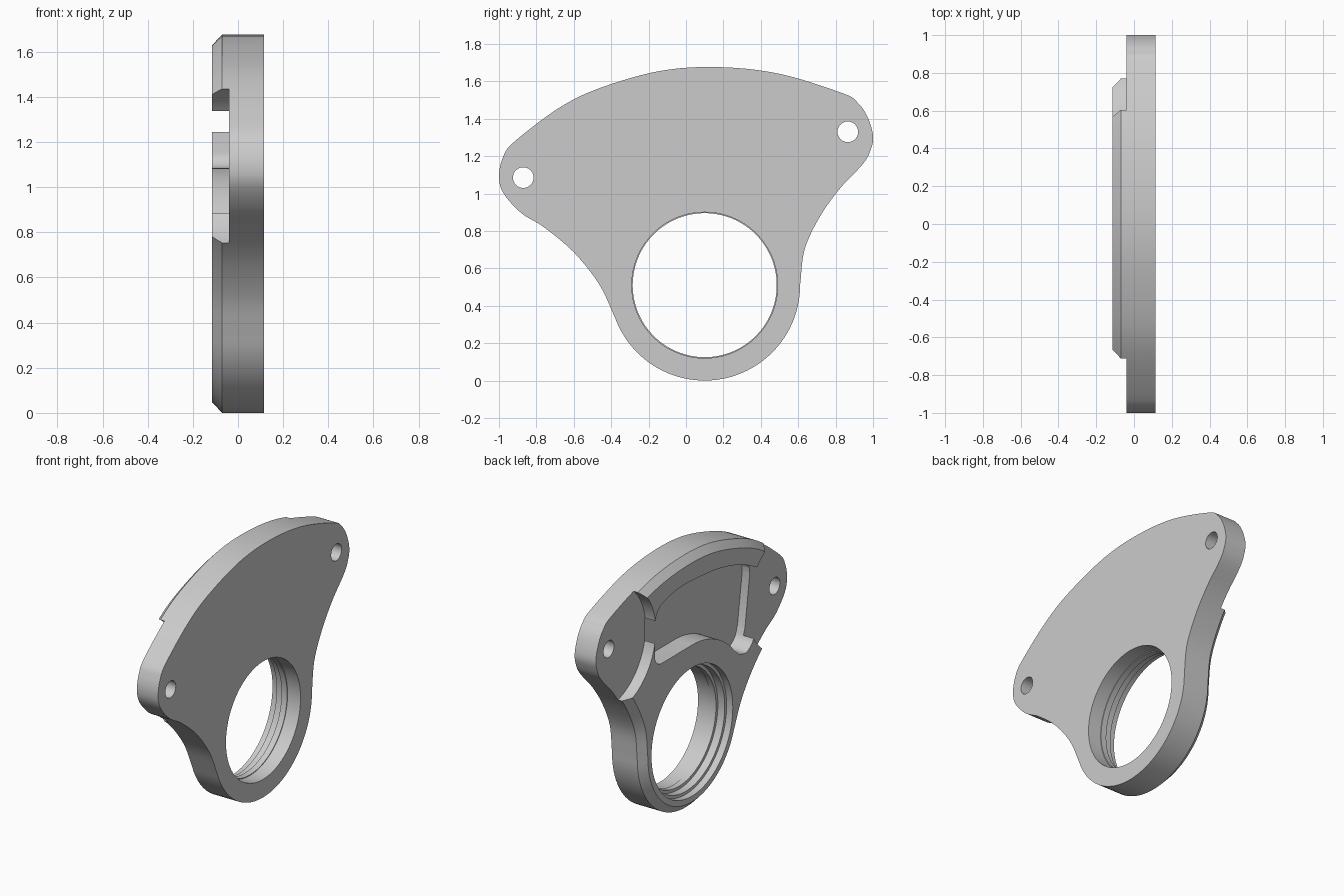
import bpy, bmesh, math
from mathutils import Vector

cube = bpy.data.objects.get("Cube")
if cube:
    bpy.data.objects.remove(cube, do_unlink=True)

RING = Vector((0.1, 0.51))                                  # ring centre in (y, z)
PIVOTS = [Vector((0.865, 1.33)), Vector((-0.87, 1.085))]    # pivot hole centres
FACE, RIM, LEDGE, FLOOR, TOP = 0.115, -0.07, -0.04, 0.015, -0.115

grey = bpy.data.materials.new("plain grey")
grey.use_nodes = True
grey.diffuse_color = (0.6, 0.6, 0.6, 1)
grey.node_tree.nodes["Principled BSDF"].inputs["Base Color"].default_value = (0.6, 0.6, 0.6, 1)


def arc(centre, radius, start, end, steps):
    angles = [math.radians(start + (end - start) * i / steps) for i in range(steps + 1)]
    return [centre + radius * Vector((math.cos(a), math.sin(a))) for a in angles]


def circle(centre, radius, steps=96):
    return arc(centre, radius, 0, 360, steps)[:-1]


def spline(points, steps=6):
    """Smooth open curve through the points."""
    p = [Vector(q) for q in points]
    p = [2 * p[0] - p[1]] + p + [2 * p[-1] - p[-2]]
    out = []
    for a, b, c, d in zip(p, p[1:], p[2:], p[3:]):
        for i in range(steps):
            t = i / steps
            out.append(0.5 * (2 * b + (c - a) * t + (2 * a - 5 * b + 4 * c - d) * t ** 2
                              + (3 * b - a - 3 * c + d) * t ** 3))
    return out + [p[-2]]


def inset(loop, distance):
    """Move a counter-clockwise loop inward."""
    out = []
    for i, p in enumerate(loop):
        t = (loop[(i + 1) % len(loop)] - loop[i - 1]).normalized()
        out.append(p + distance * Vector((-t.y, t.x)))
    return out


def loft(name, sections):
    """Closed solid from (x, loop) sections."""
    bm = bmesh.new()
    rings = [[bm.verts.new((x, p.x, p.y)) for p in loop] for x, loop in sections]
    for a, b in zip(rings, rings[1:]):
        n = len(a)
        for i in range(n):
            bm.faces.new((a[i], a[(i + 1) % n], b[(i + 1) % n], b[i]))
    bm.faces.new(rings[0])
    bm.faces.new(rings[-1])
    bmesh.ops.recalc_face_normals(bm, faces=bm.faces)
    mesh = bpy.data.meshes.new(name)
    bm.to_mesh(mesh)
    bm.free()
    mesh.materials.append(grey)
    obj = bpy.data.objects.new(name, mesh)
    bpy.context.collection.objects.link(obj)
    return obj


def cut(target, cutter):
    cutter.hide_render = True
    mod = target.modifiers.new("cut", "BOOLEAN")
    mod.operation = "DIFFERENCE"
    mod.solver = "EXACT"
    mod.object = cutter
    bpy.context.view_layer.objects.active = target
    bpy.ops.object.modifier_apply(modifier=mod.name)
    bpy.data.objects.remove(cutter, do_unlink=True)


# Outline: round ring at the bottom, then up the side, over the arch and back down
outline = arc(RING, 0.51, 200, 360, 48)[:-1]
outline += spline([(0.61, 0.51), (0.634, 0.70), (0.714, 0.873), (0.82, 1.023), (0.945, 1.157),
                   (0.988, 1.235), (1.0, 1.31), (0.97, 1.41), (0.92, 1.483), (0.84, 1.535),
                   (0.5, 1.64), (0.17, 1.676), (-0.14, 1.655), (-0.46, 1.564), (-0.68, 1.457),
                   (-0.92, 1.275), (-0.98, 1.19), (-1.0, 1.09), (-0.975, 1.0), (-0.88, 0.895),
                   (-0.76, 0.82), (-0.6, 0.686), (-0.464, 0.514),
                   arc(RING, 0.51, 200, 200, 1)[0]])[:-1]

# Body with a chamfered rim on the recessed side
body = loft("cover_plate", [(FACE, outline), (RIM, outline), (TOP, inset(outline, 0.047))])

# Lowered round ledges and holes at both pivots
for centre in PIVOTS:
    cut(body, loft("ledge_cutter", [(-0.3, circle(centre, 0.385)), (LEDGE, circle(centre, 0.385))]))
    cut(body, loft("pivot_cutter", [(-0.3, circle(centre, 0.055, 48)), (0.3, circle(centre, 0.055, 48))]))

# Central pocket, deeper than the ledges
pocket = spline([(0.49, 1.38), (0.45, 1.455), (0.35, 1.495), (0.2, 1.515), (0, 1.505), (-0.2, 1.48),
                 (-0.4, 1.425), (-0.55, 1.355), (-0.6, 1.32), (-0.61, 1.27)])
pocket += spline([(-0.56, 0.93), (-0.53, 0.86), (-0.47, 0.82), (-0.4, 0.83)])
pocket += arc(RING, 0.575, 140, 90, 20)
pocket += arc(Vector((0.42, 1.155)), 0.07, -90, 0, 8)
cut(body, loft("pocket_cutter", [(-0.3, pocket), (FLOOR, pocket)]))

# Stepped bore through the ring
bore = [(0.3, 0.39), (0.02, 0.39), (0.02, 0.385), (-0.02, 0.385), (-0.02, 0.405),
        (-0.07, 0.405), (-0.07, 0.425), (-0.3, 0.425)]
cut(body, loft("bore_cutter", [(x, circle(RING, r, 128)) for x, r in bore]))

bpy.ops.object.select_all(action="DESELECT")
body.select_set(True)
bpy.context.view_layer.objects.active = body
bpy.ops.object.shade_smooth_by_angle(angle=math.radians(25))
